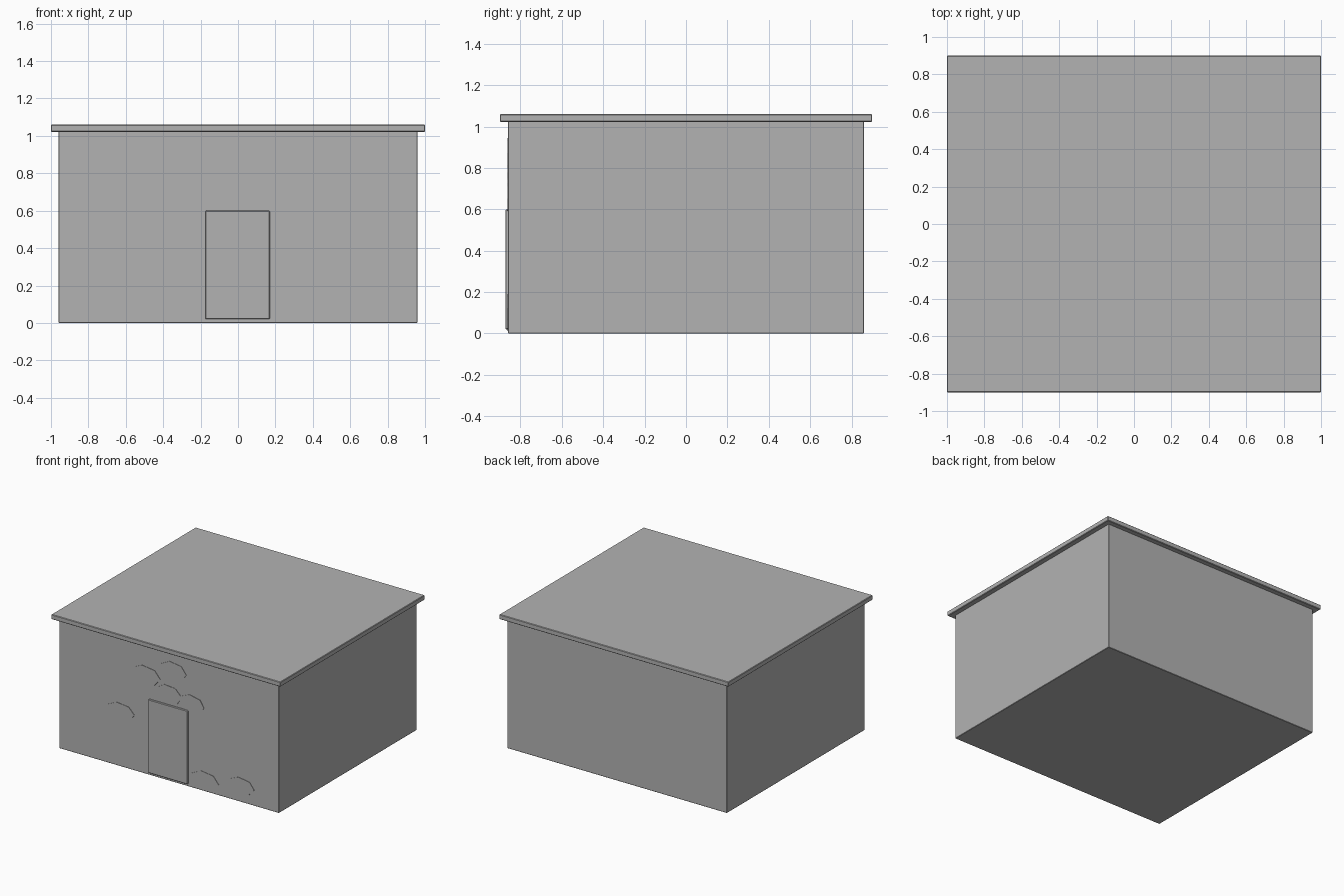
import bpy, bmesh, math

cube = bpy.data.objects.get("Cube")
if cube:
    bpy.data.objects.remove(cube, do_unlink=True)

# Single plain grey for the whole building
grey = bpy.data.materials.new("plain_grey")
grey.use_nodes = True
color = (0.45, 0.45, 0.45, 1)
grey.diffuse_color = color
grey.node_tree.nodes["Principled BSDF"].inputs["Base Color"].default_value = color


def add_object(name, bm):
    bmesh.ops.recalc_face_normals(bm, faces=bm.faces)
    mesh = bpy.data.meshes.new(name)
    bm.to_mesh(mesh)
    bm.free()
    mesh.materials.append(grey)
    obj = bpy.data.objects.new(name, mesh)
    bpy.context.collection.objects.link(obj)
    return obj


def box(name, low, high, bevel=0):
    bm = bmesh.new()
    bmesh.ops.create_cube(bm, size=1)
    for v in bm.verts:
        v.co = [(a + b) / 2 + c * (b - a) for a, b, c in zip(low, high, v.co)]
    obj = add_object(name, bm)
    if bevel:
        mod = obj.modifiers.new("soft_edges", "BEVEL")
        mod.width = bevel
        mod.segments = 1


def stone(name, x, z, rx, rz, turn, wall_y, thick=0.003):
    # Seven-sided thin plate set on the front wall
    bm = bmesh.new()
    sides = 7
    angles = [turn + math.tau * i / sides for i in range(sides)]
    face = bm.faces.new([bm.verts.new((x + rx * math.cos(a), wall_y,
                                       z + rz * math.sin(a))) for a in angles])
    result = bmesh.ops.extrude_face_region(bm, geom=[face])
    for item in result["geom"]:
        if isinstance(item, bmesh.types.BMVert):
            item.co.y -= thick
    add_object(name, bm)


# Main body, overhanging flat roof and door
WALL_Y = -0.86
box("walls", (-0.96, WALL_Y, 0), (0.96, -WALL_Y, 1.025), 0.003)
box("roof", (-1, -0.9, 1.022), (1, 0.9, 1.06), 0.004)
box("door", (-0.175, WALL_Y - 0.013, 0.02), (0.17, WALL_Y + 0.01, 0.6), 0.004)

# Decorative stones: x, z, half width, half height, turn
stones = [
    (-0.205, 0.778, 0.13, 0.074, 0),
    (0.033, 0.872, 0.12, 0.074, 0),
    (-0.005, 0.679, 0.115, 0.075, 0.1),
    (0.195, 0.658, 0.113, 0.07, -0.07),
    (-0.425, 0.433, 0.125, 0.068, 0.04),
    (0.31, 0.083, 0.125, 0.073, 0),
    (0.628, 0.126, 0.117, 0.066, -0.04),
]
for i, spec in enumerate(stones, 1):
    stone(f"wall_stone_{i}", *spec, WALL_Y)
